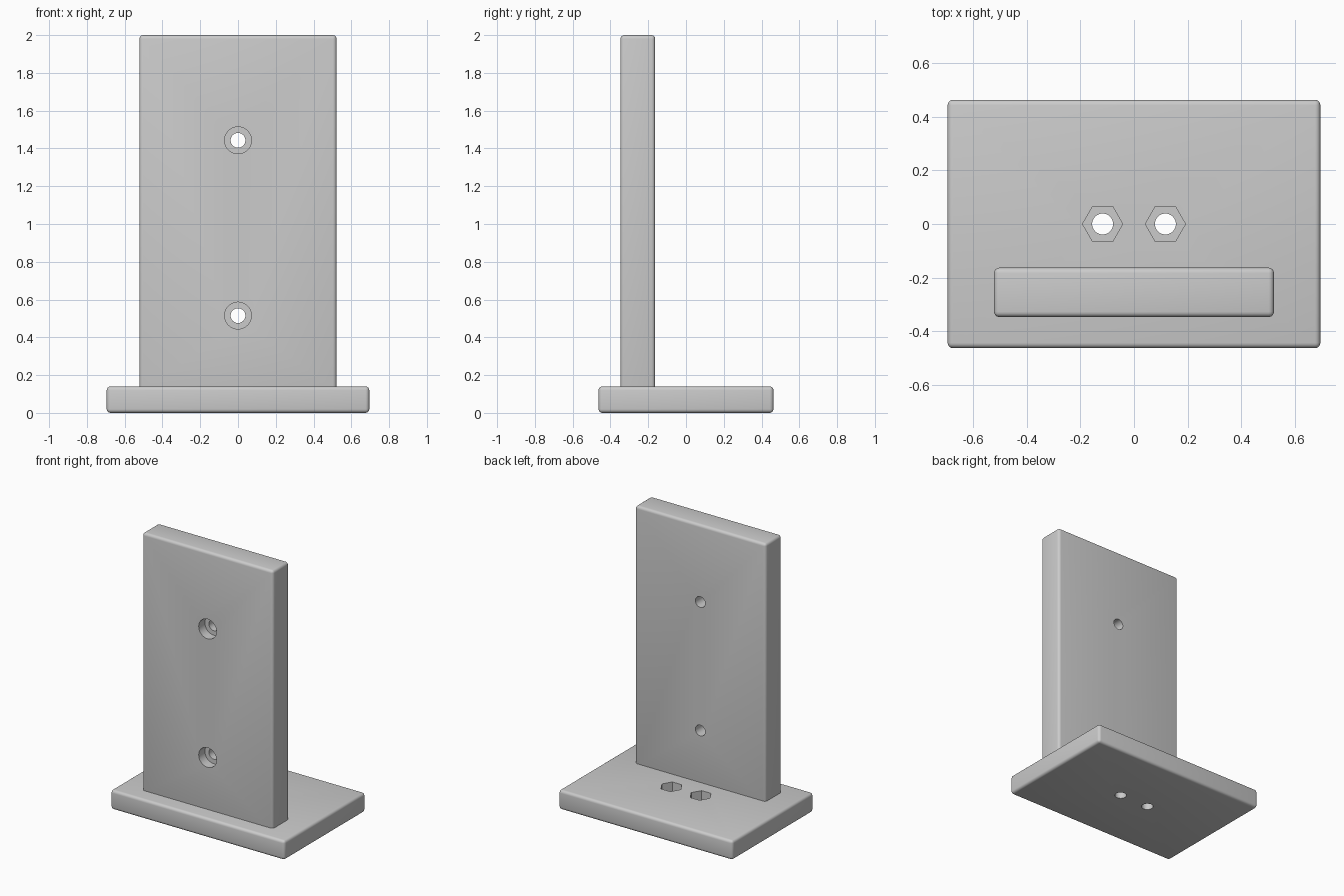
import bpy
from math import pi

cube = bpy.data.objects.get("Cube")
if cube:
    bpy.data.objects.remove(cube, do_unlink=True)

grey = bpy.data.materials.new("plain grey")
grey.use_nodes = True
colour = (0.6, 0.6, 0.6, 1)
grey.diffuse_color = colour
grey.node_tree.nodes["Principled BSDF"].inputs["Base Color"].default_value = colour


def apply_modifier(obj, mod):
    bpy.ops.object.select_all(action="DESELECT")
    obj.select_set(True)
    bpy.context.view_layer.objects.active = obj
    bpy.ops.object.modifier_apply(modifier=mod.name)


def rounded_slab(name, low, high):
    """Box between two corners with softly rounded edges."""
    bpy.ops.mesh.primitive_cube_add(
        size=1, location=[(a + b) / 2 for a, b in zip(low, high)])
    obj = bpy.context.object
    obj.name = name
    obj.scale = [b - a for a, b in zip(low, high)]
    bpy.ops.object.transform_apply(location=True, rotation=True, scale=True)
    obj.data.materials.append(grey)
    bevel = obj.modifiers.new("rounding", "BEVEL")
    bevel.width = 0.02
    bevel.segments = 4
    apply_modifier(obj, bevel)
    return obj


def drill(obj, centre, radius, depth, sides=48, rotation=(0, 0, 0)):
    """Cut a straight hole or pocket and discard the cutter."""
    bpy.ops.mesh.primitive_cylinder_add(
        vertices=sides, radius=radius, depth=depth,
        location=centre, rotation=rotation)
    cutter = bpy.context.object
    cutter.name = "hole_cutter"
    cutter.hide_render = True
    cutter.data.materials.append(grey)
    cut = obj.modifiers.new("hole", "BOOLEAN")
    cut.operation = "DIFFERENCE"
    cut.solver = "EXACT"
    cut.object = cutter
    apply_modifier(obj, cut)
    bpy.data.objects.remove(cutter, do_unlink=True)


def finish(obj):
    bpy.ops.object.select_all(action="DESELECT")
    obj.select_set(True)
    bpy.context.view_layer.objects.active = obj
    bpy.ops.object.shade_smooth_by_angle(angle=pi / 6)


# Base plate with two bolt holes and hexagonal nut pockets
base_top = 0.14
base = rounded_slab("base_plate", (-0.695, -0.463, 0), (0.695, 0.463, base_top))
for x in (-0.117, 0.117):
    drill(base, (x, 0, 0), 0.039, 1)
    drill(base, (x, 0, base_top), 0.075, 0.14, sides=6, rotation=(0, 0, pi / 2))
finish(base)

# Upright plate with two counterbored screw holes
front = -0.347
upright = rounded_slab("upright_plate", (-0.522, front, 0.11), (0.522, -0.163, 2))
for z in (0.515, 1.443):
    drill(upright, (0, front, z), 0.039, 1, rotation=(pi / 2, 0, 0))
    drill(upright, (0, front, z), 0.071, 0.14, rotation=(pi / 2, 0, 0))
finish(upright)
